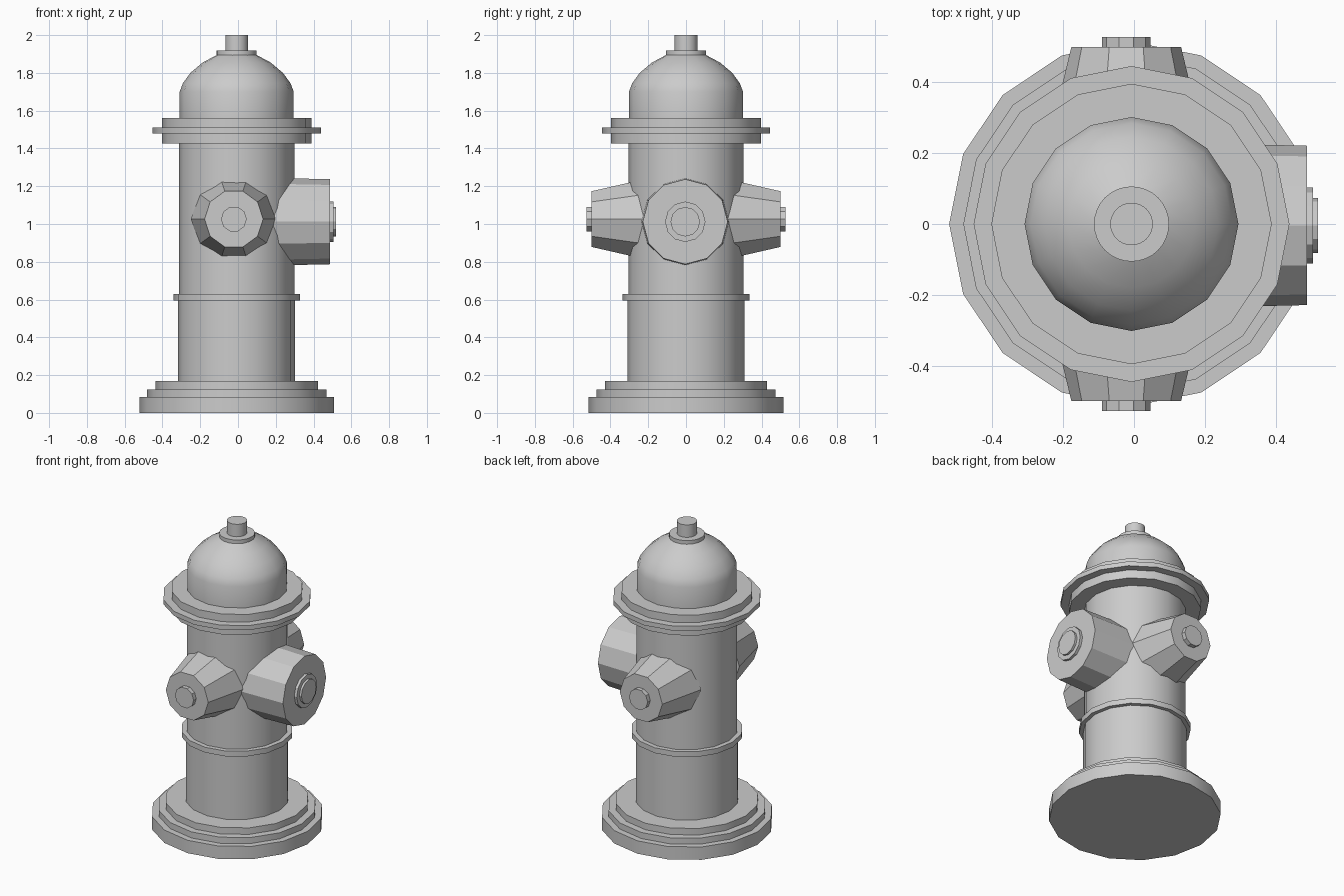
import bpy, bmesh, math
from mathutils import Matrix, Vector

if "Cube" in bpy.data.objects:
    bpy.data.objects.remove(bpy.data.objects["Cube"])

CX = -0.007  # axis of the barrel


def lathe(name, profile, sides, matrix, smooth=False, phase=0.0):
    """Closed solid of revolution from (radius, height) pairs, capped at both ends."""
    bm = bmesh.new()
    rings = []
    for r, h in profile:
        ring = []
        for i in range(sides):
            a = phase + 2 * math.pi * i / sides
            ring.append(bm.verts.new(matrix @ Vector((r * math.cos(a), r * math.sin(a), h))))
        rings.append(ring)
    for low, high in zip(rings, rings[1:]):
        for i in range(sides):
            j = (i + 1) % sides
            bm.faces.new((low[i], low[j], high[j], high[i]))
    bm.faces.new(rings[0][::-1])
    bm.faces.new(rings[-1])
    bmesh.ops.recalc_face_normals(bm, faces=bm.faces)
    mesh = bpy.data.meshes.new(name)
    bm.to_mesh(mesh)
    bm.free()
    obj = bpy.data.objects.new(name, mesh)
    bpy.context.collection.objects.link(obj)
    if smooth:
        bpy.ops.object.select_all(action='DESELECT')
        obj.select_set(True)
        bpy.context.view_layer.objects.active = obj
        bpy.ops.object.shade_smooth_by_angle(angle=math.radians(28))
    return obj


axis = Matrix.Translation((CX, 0, 0))

# Stepped foot
lathe("base_flange", [(.515, 0), (.515, .085), (.475, .085), (.475, .125),
                      (.43, .125), (.43, .168), (.30, .168)], 16, axis, True)
# Barrel with its middle band
lathe("barrel", [(.31, .16), (.31, .595), (.335, .595), (.335, .63),
                 (.305, .63), (.305, 1.43)], 16, axis, True)
# Stepped collar
lathe("collar", [(.29, 1.425), (.396, 1.425), (.396, 1.48), (.446, 1.48), (.446, 1.51),
                 (.396, 1.51), (.396, 1.56), (.29, 1.56)], 16, axis, True)
# Domed bonnet
lathe("bonnet", [(.302, 1.55), (.302, 1.70), (.285, 1.745), (.245, 1.80),
                 (.18, 1.855), (.105, 1.895)], 16, axis, True)
# Operating nut on top
lathe("top_nut", [(.106, 1.89), (.106, 1.918), (.06, 1.918), (.06, 2.0)], 32, axis, True)

# Tapered side outlets, front and back
for side, sign in (("front", -1), ("back", 1)):
    m = Matrix.Translation((-.022, 0, 1.026)) @ Matrix.Rotation(-sign * math.pi / 2, 4, 'X')
    lathe(side + "_outlet", [(.227, .20), (.155, .50)], 10, m, phase=math.pi / 10 * 2)
    lathe(side + "_outlet_bolt", [(.068, .49), (.068, .528)], 10, m)

# Large outlet on the right
m = Matrix.Translation((0, -.004, 1.012)) @ Matrix.Rotation(math.pi / 2, 4, 'Y')
lathe("main_outlet", [(.232, .18), (.225, .488)], 12, m)
lathe("main_outlet_bolt", [(.107, .48), (.107, .506), (.078, .506), (.078, .52)], 12, m)
